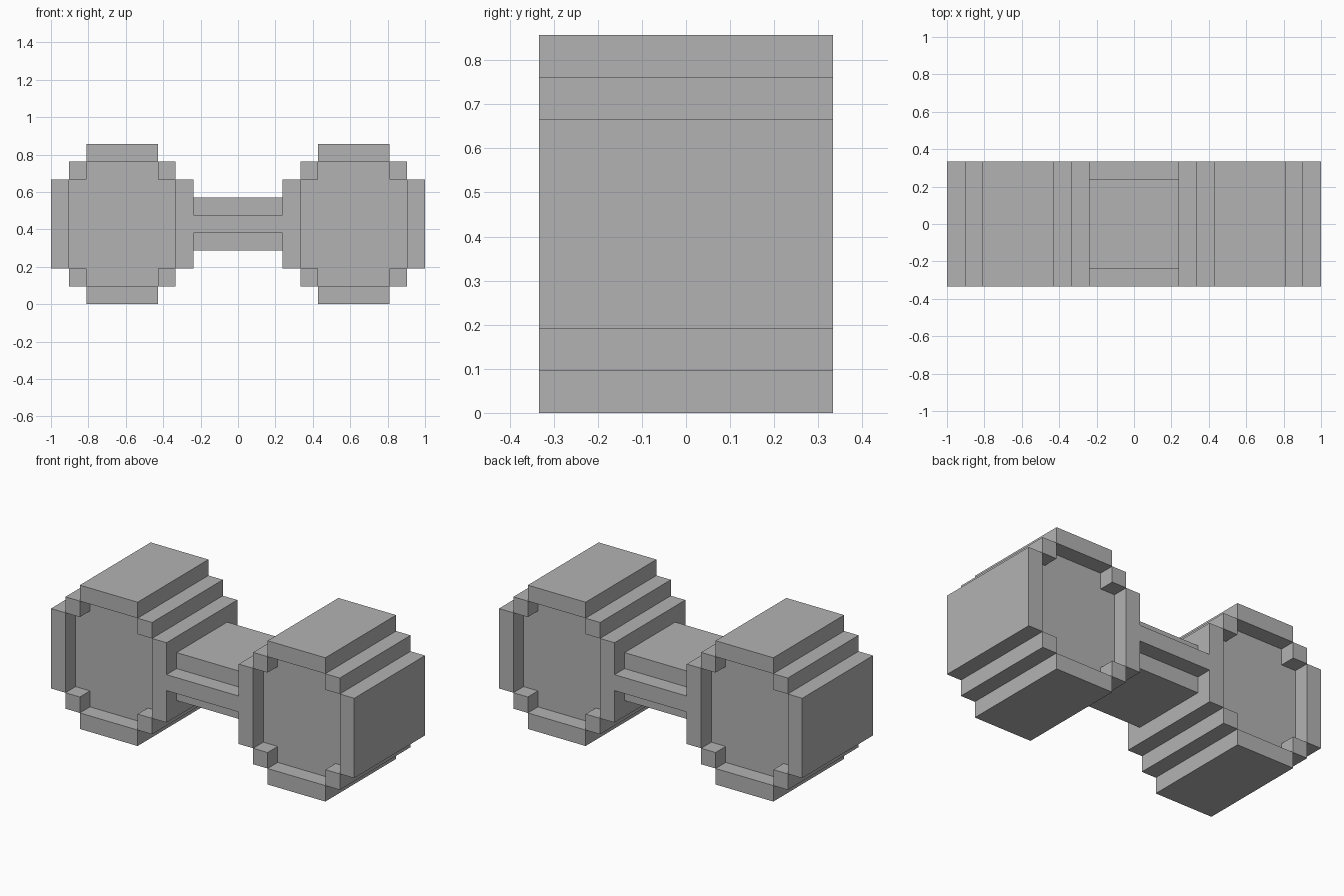
import bpy
import bmesh
from mathutils import Matrix, Vector

U = 2 / 21          # size of one block
MID_Z = 4.5 * U     # height of the centre line

if "Cube" in bpy.data.objects:
    bpy.data.objects.remove(bpy.data.objects["Cube"], do_unlink=True)

grey = bpy.data.materials.new("plain grey")
grey.use_nodes = True
grey.diffuse_color = (0.45, 0.45, 0.45, 1)
grey.node_tree.nodes["Principled BSDF"].inputs["Base Color"].default_value = (0.45, 0.45, 0.45, 1)


def finish(name, bm, x):
    """Turn a bmesh in block units into an object on the centre line."""
    bmesh.ops.recalc_face_normals(bm, faces=bm.faces)
    bmesh.ops.scale(bm, vec=(U, U, U), verts=bm.verts)
    mesh = bpy.data.meshes.new(name)
    bm.to_mesh(mesh)
    bm.free()
    mesh.materials.append(grey)
    obj = bpy.data.objects.new(name, mesh)
    obj.location = (x * U, 0, MID_Z)
    bpy.context.collection.objects.link(obj)
    return obj


def cross_prism(name, wide, tall, depth, across, along, x=0):
    """Extrude the union of a wide and a tall rectangle along an axis."""
    (w1, h1), (w2, h2) = wide, tall
    corner = [(w1, h1), (w2, h1), (w2, h2)]
    ring = []
    for sx, sz in ((1, 1), (-1, 1), (-1, -1), (1, -1)):
        quarter = corner if sx == sz else corner[::-1]
        ring += [(sx * a / 2, sz * b / 2) for a, b in quarter]
    across, along = Vector(across), Vector(along)
    bm = bmesh.new()
    face = bm.faces.new([bm.verts.new(across * a + Vector((0, 0, b)) - along * depth / 2)
                         for a, b in ring])
    out = bmesh.ops.extrude_face_region(bm, geom=[face])
    moved = [v for v in out["geom"] if isinstance(v, bmesh.types.BMVert)]
    bmesh.ops.translate(bm, vec=along * depth, verts=moved)
    return finish(name, bm, x)


def add_block(bm, x, z, width, height, depth=7):
    matrix = Matrix.Translation((x, 0, z)) @ Matrix.Diagonal((width, depth, height, 1))
    bmesh.ops.create_cube(bm, size=1, matrix=matrix)


# Handle with a ridge along its front and back
cross_prism("handle", (7, 1), (5, 3), 5, (0, 1, 0), (1, 0, 0))

# Each weight: a sunken core inside a raised stepped rim
for side, x in (("left", 6.5), ("right", -6.5)):
    cross_prism(side + "_weight_core", (6, 5), (4, 7), 5, (1, 0, 0), (0, 1, 0), x)
    rim = bmesh.new()
    for s in (-1, 1):
        add_block(rim, s * 3.5, 0, 1, 5)
        add_block(rim, 0, s * 4, 4, 1)
        for t in (-1, 1):
            add_block(rim, s * 2.5, t * 3, 1, 1)
    finish(side + "_weight_rim", rim, x)
